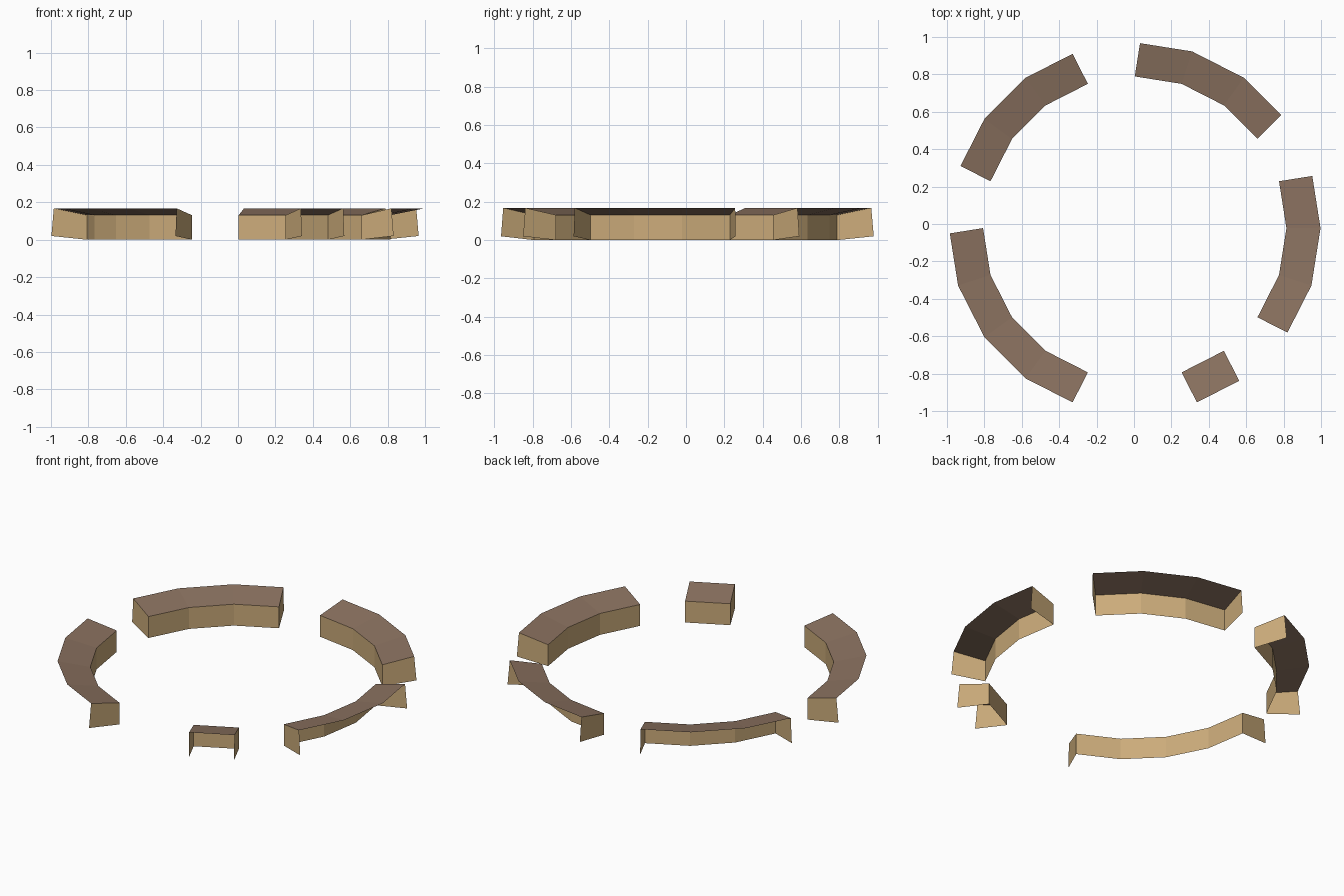
import bpy, bmesh
from math import cos, sin, radians

if "Cube" in bpy.data.objects:
    bpy.data.objects.remove(bpy.data.objects["Cube"])

STEP = 18                 # the ring is a 20-sided polygon
R = 0.811                 # inner radius
CX, CY = 0.004, -0.022    # ring centre
# end profile: (outward offset, height)
INNER_LOW, INNER_TOP, OUTER_TOP, OUTER_LOW = (0, 0), (0, 0.131), (0.18, 0.168), (0.193, 0.02)


def material(name, rgb):
    m = bpy.data.materials.new(name)
    m.diffuse_color = (*rgb, 1)
    m.use_nodes = True
    m.node_tree.nodes["Principled BSDF"].inputs["Base Color"].default_value = m.diffuse_color
    return m


tan = material("tan_wall", (0.60, 0.41, 0.195))
brown = material("brown_top", (0.26, 0.17, 0.118))


def curved_block(name, start, count):
    """Arc with a top, an inner wall and two end caps; open outside and below."""
    bm = bmesh.new()

    def vert(i, point):
        offset, z = point
        a = start + i * STEP
        # ends are cut square to their segment, inner joints are mitred
        d = a + STEP / 2 if i == 0 else a - STEP / 2 if i == count else a
        if 0 < i < count:
            offset /= cos(radians(STEP / 2))
        a, d = radians(a), radians(d)
        return bm.verts.new((CX + R * cos(a) + offset * cos(d),
                             CY + R * sin(a) + offset * sin(d), z))

    rows = [[vert(i, p) for p in (INNER_LOW, INNER_TOP, OUTER_TOP)] for i in range(count + 1)]
    for a, b in zip(rows, rows[1:]):
        bm.faces.new((a[0], a[1], b[1], b[0]))                        # inner wall
        bm.faces.new((a[1], a[2], b[2], b[1])).material_index = 1     # top
    # end caps
    bm.faces.new((*rows[0], vert(0, OUTER_LOW))[::-1])
    bm.faces.new((*rows[-1], vert(count, OUTER_LOW)))
    me = bpy.data.meshes.new(name)
    bm.to_mesh(me)
    bm.free()
    me.materials.append(tan)
    me.materials.append(brown)
    bpy.context.collection.objects.link(bpy.data.objects.new(name, me))


# Blocks: name, start angle, number of segments
for block in (("right_block", -36, 3), ("back_right_block", 36, 3),
              ("back_left_block", 108, 3), ("front_left_block", 180, 4),
              ("front_block", 288, 1)):
    curved_block(*block)
